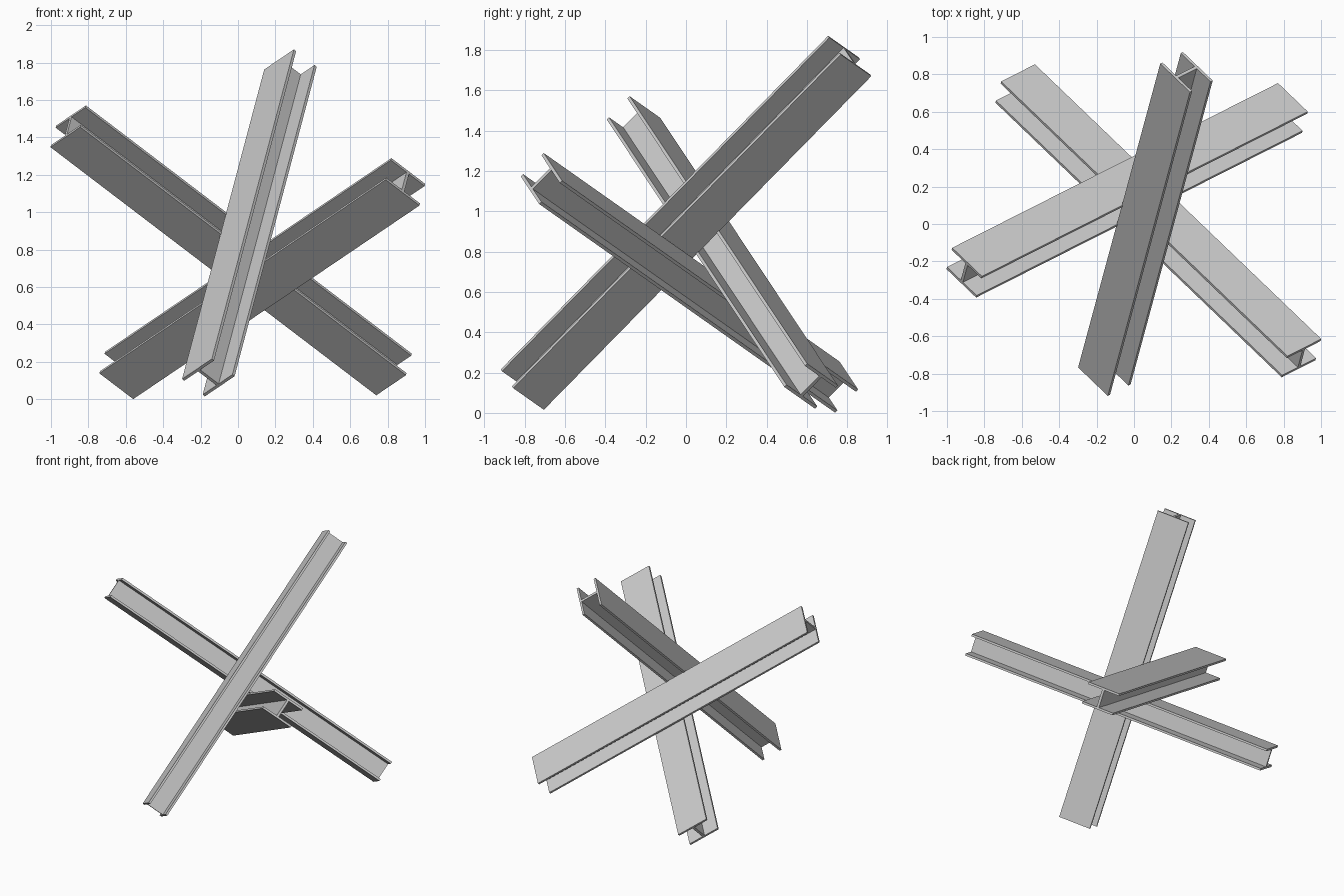
import bpy
from mathutils import Vector

if "Cube" in bpy.data.objects:
    bpy.data.objects.remove(bpy.data.objects["Cube"])

LENGTH, WIDTH, DEPTH = 2.36, 0.245, 0.165   # beam length, flange width, overall depth
FLANGE, WEB = 0.016, 0.018                  # plate thicknesses

# Three mutually perpendicular beam directions
a = Vector((0.186, 0.688, 0.701)).normalized()
c = Vector((0.648, -0.625, 0.436))
c = (c - a * c.dot(a)).normalized()
b = c.cross(a).normalized()
if b.x < 0:
    b = -b


def i_profile():
    """Closed I-section outline as (across flange, along depth) points."""
    w, d, t = WIDTH / 2, DEPTH / 2, WEB / 2
    quarter = [(w, d), (w, d - FLANGE), (t, d - FLANGE)]
    right = quarter + [(x, -y) for x, y in reversed(quarter)]
    return right + [(-x, y) for x, y in reversed(right)]


def i_beam(name, centre, axis, across, depth):
    centre = Vector(centre)
    prof = i_profile()
    n = len(prof)
    if across.cross(depth).dot(axis) > 0:   # keep normals outward
        prof.reverse()
    verts = [centre + axis * s * LENGTH / 2 + across * x + depth * y
             for s in (-1, 1) for x, y in prof]
    faces = [(i, i + n, (i + 1) % n + n, (i + 1) % n) for i in range(n)]
    faces += [tuple(range(n)), tuple(reversed(range(n, 2 * n)))]
    mesh = bpy.data.meshes.new(name)
    mesh.from_pydata(verts, [], faces)
    mesh.update()
    obj = bpy.data.objects.new(name, mesh)
    bpy.context.collection.objects.link(obj)
    return obj


# Three crossed steel beams of the obstacle
i_beam("steep_beam", (0.061, 0.0, 0.943), a, c, b)
i_beam("left_leaning_beam", (-0.037, 0.18, 0.796), b, c, a)
i_beam("right_leaning_beam", (0.13, 0.017, 0.645), c, b, a)
